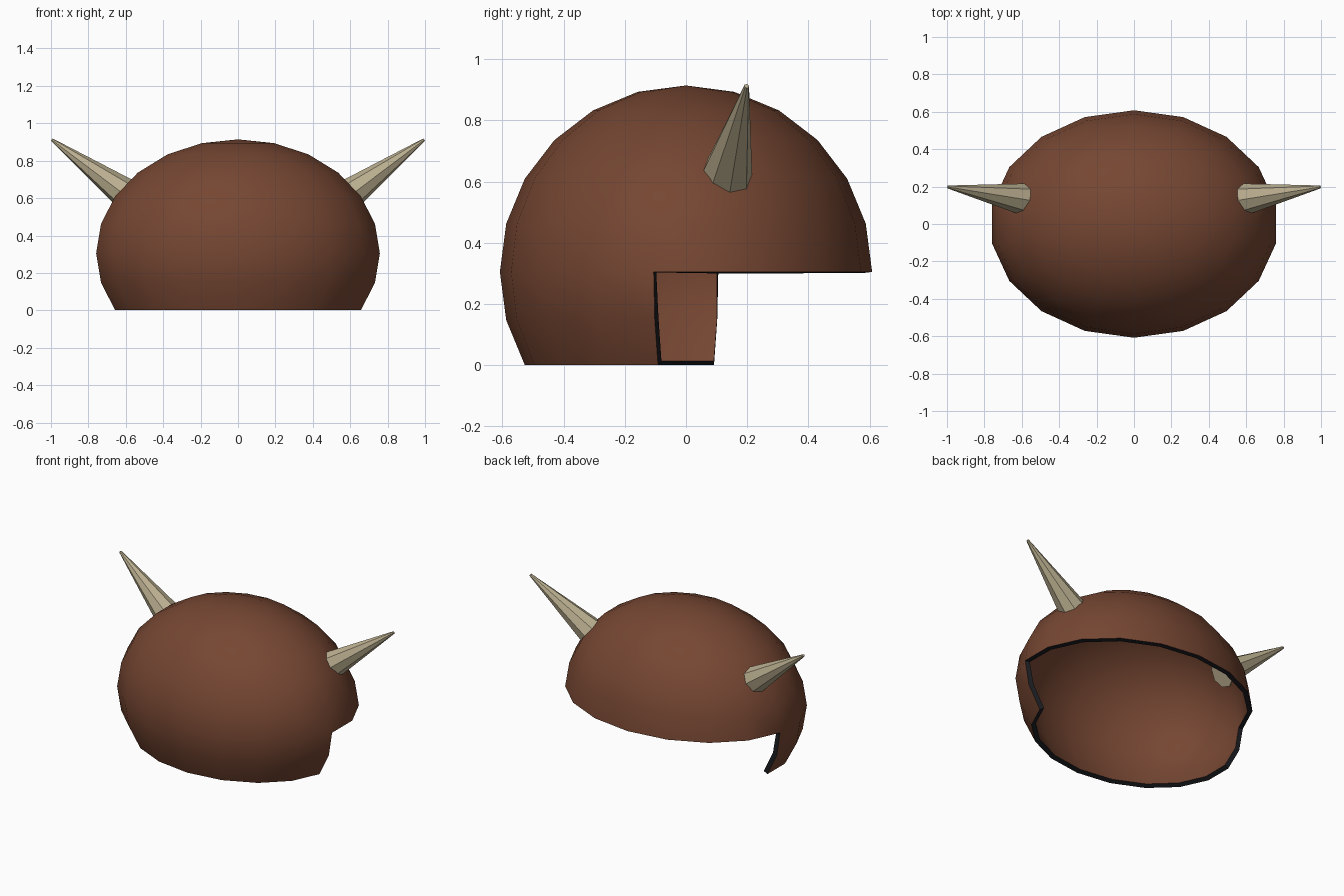
import bpy, bmesh, math
from mathutils import Vector, Matrix

if "Cube" in bpy.data.objects:
    bpy.data.objects.remove(bpy.data.objects["Cube"])


def material(name, rgb):
    m = bpy.data.materials.new(name)
    m.diffuse_color = (*rgb, 1)
    m.use_nodes = True
    m.node_tree.nodes["Principled BSDF"].inputs["Base Color"].default_value = m.diffuse_color
    return m


brown = material("brown leather", (0.18, 0.062, 0.032))
dark = material("dark rim", (0.012, 0.013, 0.016))
bone = material("bone", (0.50, 0.43, 0.28))

RX, RY, RZ, CZ = 0.77, 0.608, 0.609, 0.305
SEGMENTS = 18


def add_object(name, bm, mats):
    mesh = bpy.data.meshes.new(name)
    bm.normal_update()
    bm.to_mesh(mesh)
    bm.free()
    for m in mats:
        mesh.materials.append(m)
    ob = bpy.data.objects.new(name, mesh)
    bpy.context.collection.objects.link(ob)
    return ob


# Helmet shell: stretched dome, open below, with the face side cut up to the equator
bm = bmesh.new()
step = 2 * math.pi / SEGMENTS
rings = []
for i in range(1, 9):
    p = math.radians(15 * i)
    rings.append([bm.verts.new((RX * math.sin(p) * math.cos(math.radians(-10) + k * step),
                                RY * math.sin(p) * math.sin(math.radians(-10) + k * step),
                                CZ + RZ * math.cos(p))) for k in range(SEGMENTS)])
top = bm.verts.new((0, 0, CZ + RZ))
for k in range(SEGMENTS):
    n = (k + 1) % SEGMENTS
    bm.faces.new((top, rings[0][k], rings[0][n]))
    for i in range(7):
        if i >= 5 and k < SEGMENTS // 2:
            continue  # opening
        bm.faces.new((rings[i][k], rings[i + 1][k], rings[i + 1][n], rings[i][n]))
bmesh.ops.delete(bm, geom=[v for v in bm.verts if not v.link_faces], context='VERTS')
shell = add_object("helmet_shell", bm, [brown, dark])

# Wall thickness with a dark rim
solid = shell.modifiers.new("wall", 'SOLIDIFY')
solid.thickness = 0.03
solid.offset = -1
solid.material_offset_rim = 1
bpy.context.view_layer.objects.active = shell
shell.select_set(True)
bpy.ops.object.modifier_apply(modifier=solid.name)
bpy.ops.object.shade_smooth_by_angle(angle=math.radians(40))

# Horns: eight-sided cones pushed through the shell wall
for side, name in ((1, "right_horn"), (-1, "left_horn")):
    tip = Vector((0.995, 0.198, 0.912))
    root = Vector((0.62, 0.137, 0.638))
    axis = (tip - root).normalized()
    base = root - axis * 0.055
    bm = bmesh.new()
    place = (Matrix.Translation((base + tip) / 2)
             @ axis.to_track_quat('Z', 'Y').to_matrix().to_4x4())
    bmesh.ops.create_cone(bm, cap_ends=True, segments=8, radius1=0.088, radius2=0.008,
                          depth=(tip - base).length, matrix=place)
    if side < 0:
        bmesh.ops.scale(bm, vec=(-1, 1, 1), verts=bm.verts)
        bmesh.ops.reverse_faces(bm, faces=bm.faces)
    add_object(name, bm, [bone])
